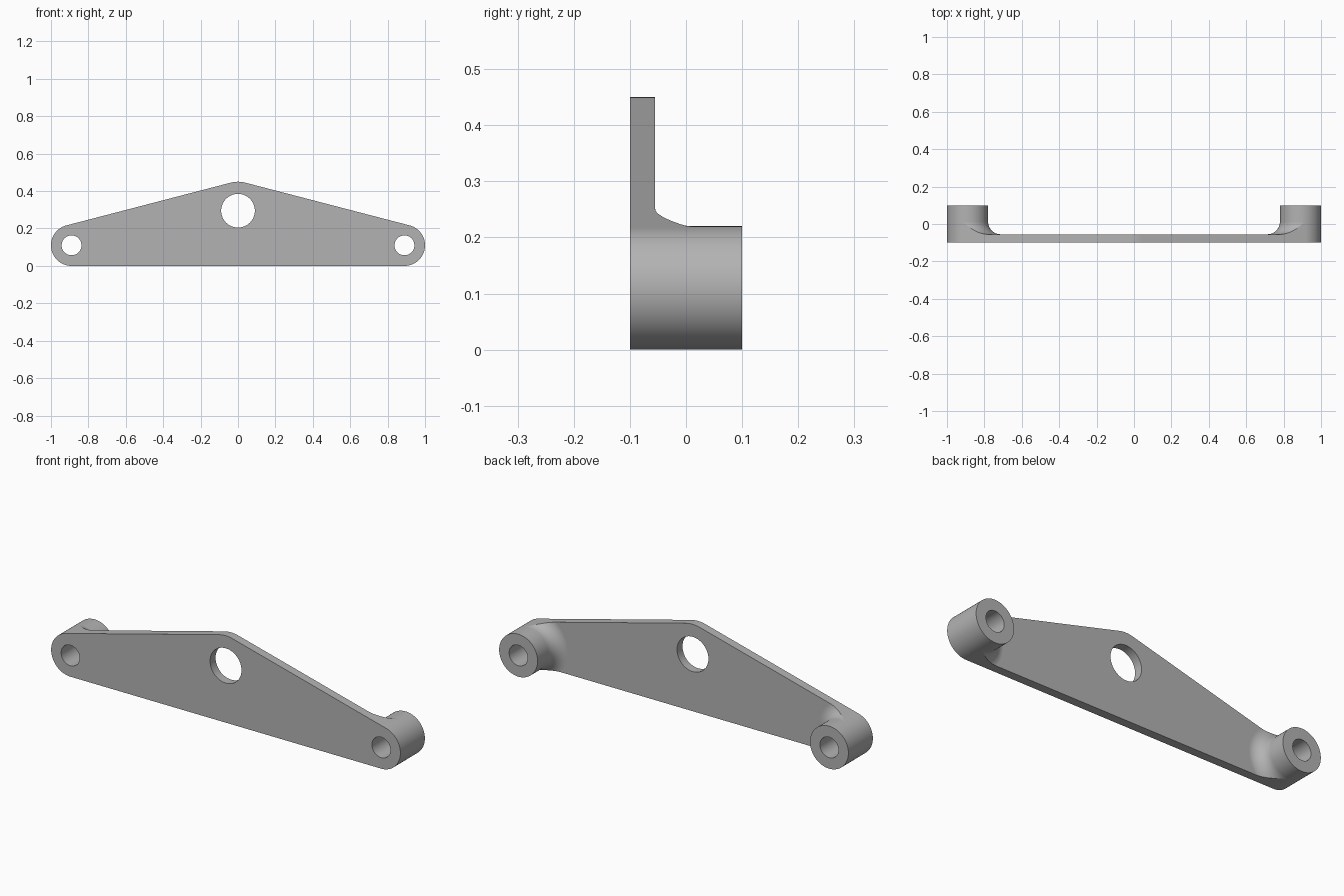
import bpy, bmesh
from math import pi, sin, cos, acos, atan2, hypot, radians

if "Cube" in bpy.data.objects:
    bpy.data.objects.remove(bpy.data.objects["Cube"], do_unlink=True)

# Dimensions
FRONT, PLATE, BACK = -0.10, -0.055, 0.10
BX, BZ, BR, BORE = 0.89, 0.11, 0.11, 0.053      # end boss
HZ, HR, AR = 0.295, 0.09, 0.155                 # centre hole and apex rounding
FIL = 0.067                                     # fillet between boss and plate
N, STEPS = 24, 12

# Sloped edge is tangent to the apex arc and the boss
tangent = atan2(BZ - HZ, BX) + acos((AR - BR) / hypot(BX, HZ - BZ))
spread = acos(BR / (BR + FIL))
bottom = 1.5 * pi


def span(a, b, n):
    return [a + (b - a) * i / n for i in range(n + 1)]


outer = span(bottom - 2 * pi, tangent, 2 * N)
web = (span(tangent, tangent + spread, N)
       + span(tangent + spread, bottom - spread, N)[1:]
       + span(bottom - spread, bottom, N)[1:])


def reach(a):
    """Distance from boss centre to the fillet foot or the plate edge."""
    d = min(abs(a - tangent), abs(bottom - a))
    return min(BR + FIL, BR / cos(d)) if d < spread else BR + FIL


def polar(a, r, y):
    return (BX + r * cos(a), y, BZ + r * sin(a))


def fillet(a, t):
    phi = t * acos(max(0.0, 1 - (reach(a) - BR) / FIL))
    return polar(a, BR + FIL * (1 - cos(phi)), PLATE + FIL * (1 - sin(phi)))


bm = bmesh.new()


def strip(row_a, row_b):
    a = [bm.verts.new(p) for p in row_a]
    b = [bm.verts.new(p) for p in row_b]
    for i in range(len(a) - 1):
        bm.faces.new((a[i], a[i + 1], b[i + 1], b[i]))


def ring(angles, r, y):
    return [polar(a, r, y) for a in angles]


# Boss: bore, end faces and outer wall
full = outer + web[1:]
loops = [ring(full, BR, FRONT), ring(full, BORE, FRONT),
         ring(full, BORE, BACK), ring(full, BR, BACK)]
for a, b in zip(loops, loops[1:]):
    strip(a, b)
strip(ring(outer, BR, FRONT), ring(outer, BR, BACK))
strip(ring(web, BR, PLATE + FIL), ring(web, BR, BACK))

# Fillet web, trimmed by the plate outline
for i in range(STEPS):
    strip([fillet(a, i / STEPS) for a in web],
          [fillet(a, (i + 1) / STEPS) for a in web])
strip(ring(web, BR, FRONT), [polar(a, reach(a), FRONT) for a in web])
for part in (web[:N + 1], web[2 * N:]):
    strip([polar(a, reach(a), FRONT) for a in part], [fillet(a, 1) for a in part])

# Plate half: faces, rims and centre hole
foot = [polar(a, BR + FIL, 0) for a in web[N:2 * N + 1]]
apex = [(AR * cos(a), 0, HZ + AR * sin(a)) for a in span(tangent, pi / 2, 6)]
hole = [(HR * cos(a), 0, HZ + HR * sin(a)) for a in span(pi / 2, -pi / 2, 2 * N)]
base = (0, 0, 0)


def at(points, y):
    return [(x, y, z) for x, _, z in points]


for y in (FRONT, PLATE):
    bm.faces.new([bm.verts.new(p) for p in at(foot[::-1] + apex + hole + [base], y)])
for edge in ([foot[0]] + apex, hole, [base, foot[-1]]):
    strip(at(edge, FRONT), at(edge, PLATE))

bmesh.ops.remove_doubles(bm, verts=bm.verts, dist=1e-5)
bmesh.ops.recalc_face_normals(bm, faces=bm.faces)
mesh = bpy.data.meshes.new("bracket")
bm.to_mesh(mesh)
bm.free()
bracket = bpy.data.objects.new("bracket", mesh)
bpy.context.collection.objects.link(bracket)

# Material
grey = bpy.data.materials.new("plain grey")
grey.use_nodes = True
colour = (0.45, 0.45, 0.45, 1)
grey.diffuse_color = colour
grey.node_tree.nodes["Principled BSDF"].inputs["Base Color"].default_value = colour
mesh.materials.append(grey)

# Shading and the mirrored half
bpy.ops.object.select_all(action="DESELECT")
bracket.select_set(True)
bpy.context.view_layer.objects.active = bracket
bpy.ops.object.shade_smooth_by_angle(angle=radians(30))
mirror = bracket.modifiers.new("mirror", "MIRROR")
mirror.use_clip = True
mirror.merge_threshold = 0.0001
weighted = bracket.modifiers.new("weighted_normals", "WEIGHTED_NORMAL")
weighted.keep_sharp = True
